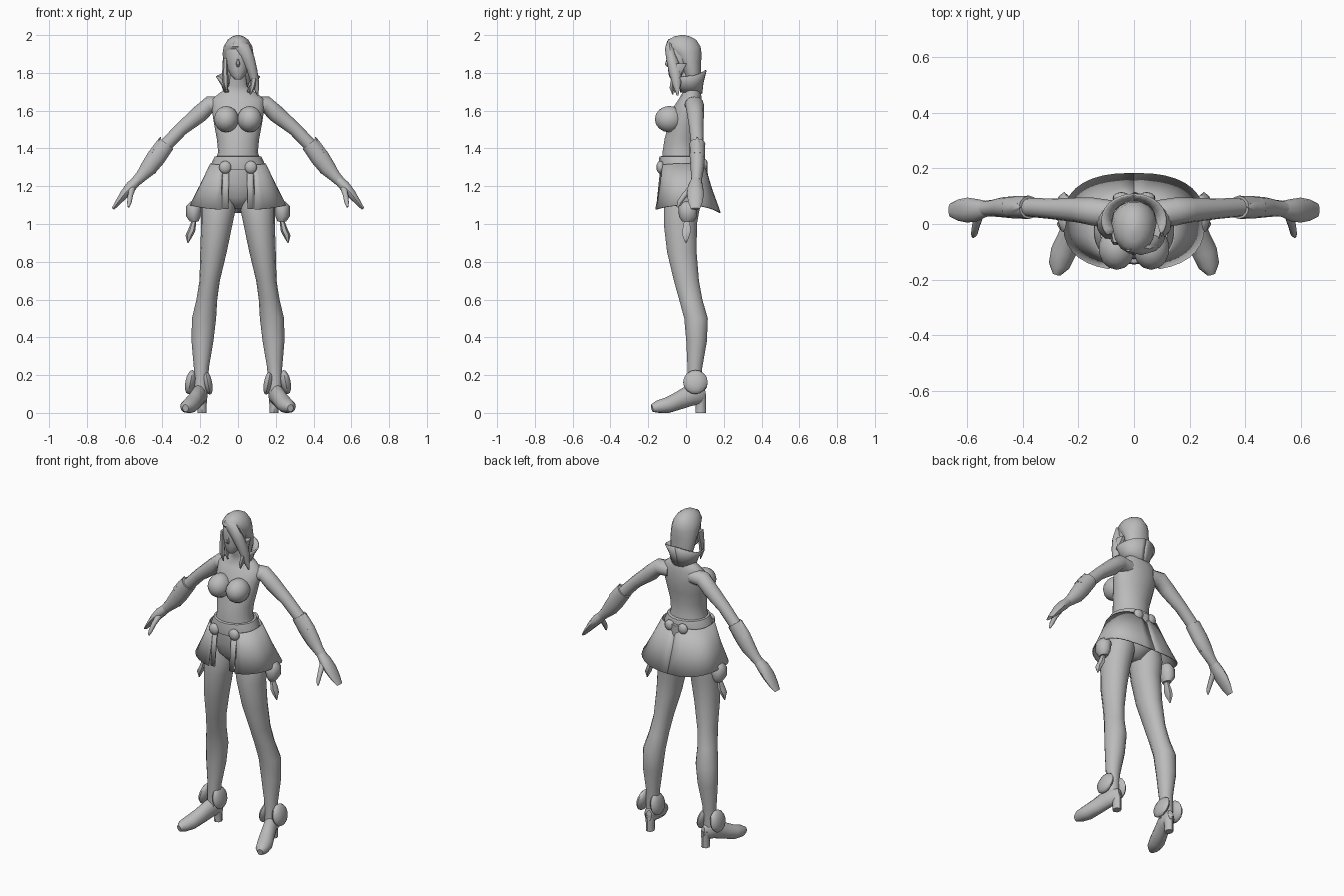
import bpy, bmesh, math
from mathutils import Vector, Matrix

grey = bpy.data.materials.new("plain grey")
grey.diffuse_color = (0.5, 0.5, 0.5, 1)


def finish(name, bm, mirror=False, solid=0.0, angle=50):
    bmesh.ops.recalc_face_normals(bm, faces=bm.faces)
    for v in bm.verts:
        v.co.z = max(v.co.z, 0)
    me = bpy.data.meshes.new(name)
    bm.to_mesh(me)
    bm.free()
    me.materials.append(grey)
    me.shade_smooth()
    me.set_sharp_from_angle(angle=math.radians(angle))
    ob = bpy.data.objects.new(name, me)
    bpy.context.collection.objects.link(ob)
    if solid:
        ob.modifiers.new("thickness", 'SOLIDIFY').thickness = solid
    if mirror:
        m = ob.modifiers.new("mirror", 'MIRROR')
        m.use_mirror_merge = False
    return ob


def loft(name, secs, n=12, ref=None, mirror=False):
    """Skin through (x, y, z, ru, rv) rings: level rings, or across the path if ref is given."""
    bm = bmesh.new()
    pts = [Vector(s[:3]) for s in secs]
    rings = []
    for i, s in enumerate(secs):
        if ref is None:
            u, v = Vector((1, 0, 0)), Vector((0, 1, 0))
        else:
            t = (pts[min(i + 1, len(pts) - 1)] - pts[max(i - 1, 0)]).normalized()
            u = Vector(ref)
            u = (u - t * u.dot(t)).normalized()
            v = t.cross(u)
        rings.append([bm.verts.new(pts[i] + u * s[3] * math.cos(a) + v * s[4] * math.sin(a))
                      for a in (2 * math.pi * k / n for k in range(n))])
    for a, b in zip(rings, rings[1:]):
        for k in range(n):
            bm.faces.new((a[k], a[(k + 1) % n], b[(k + 1) % n], b[k]))
    bm.faces.new(rings[0])
    bm.faces.new(rings[-1])
    return finish(name, bm, mirror)


def sheet(name, rows, n=10, power=0.8, solid=0.006):
    """Curved half panel, mirrored; rows of (rx, ry, cy, z front, z side, z back, a0, a1), angle 0 = front."""
    bm = bmesh.new()
    grid = []
    for rx, ry, cy, zf, zs, zb, a0, a1 in rows:
        row = []
        for k in range(n + 1):
            a = a0 + (a1 - a0) * k / n
            s, c = math.sin(a), math.cos(a)
            x = rx * max(s, 0) ** power
            y = cy - ry * math.copysign(abs(c) ** power, c)
            z = zs + ((zf if c > 0 else zb) - zs) * c * c
            row.append(bm.verts.new((x, y, z)))
        grid.append(row)
    for a, b in zip(grid, grid[1:]):
        for k in range(n):
            bm.faces.new((a[k], a[k + 1], b[k + 1], b[k]))
    return finish(name, bm, True, solid)


def ball(name, loc, scale, tilt=0.0, seg=10):
    bm = bmesh.new()
    bmesh.ops.create_uvsphere(bm, u_segments=seg, v_segments=8, radius=1)
    bm.transform(Matrix.Translation(loc) @ Matrix.Rotation(tilt, 4, 'Y') @ Matrix.Diagonal((*scale, 1)))
    return finish(name, bm, True)


# torso and neck
loft("torso", [(0, y, z, rx, ry) for z, y, rx, ry in (
    (1.08, -.01, .04, .05), (1.14, -.01, .12, .1), (1.22, -.015, .16, .112), (1.30, -.025, .13, .106),
    (1.38, -.03, .105, .096), (1.45, -.025, .112, .09), (1.52, -.01, .125, .086),
    (1.60, .005, .138, .085), (1.66, .022, .14, .062), (1.695, .03, .095, .05),
    (1.73, .02, .048, .045), (1.81, 0, .04, .042))], 18)
ball("chest", (.062, -.088, 1.555), (.066, .077, .07), seg=14)

# arms, sleeves and hands
loft("upper_arm", [(.08, .035, 1.63, .05, .045), (.15, .045, 1.632, .05, .045), (.2, .05, 1.585, .045, .046),
                   (.3, .055, 1.503, .037, .036), (.38, .06, 1.42, .034, .036)], 12, (0, 1, 0), True)
loft("forearm_sleeve", [(.378, .06, 1.425, .042, .045), (.435, .06, 1.35, .04, .05), (.475, .06, 1.295, .036, .044),
                        (.51, .057, 1.255, .03, .032), (.54, .055, 1.225, .028, .027)], 12, (0, 1, 0), True)
loft("sleeve_peak", [(.46, .06, 1.37, .03, .02), (.43, .06, 1.42, .022, .014), (.41, .06, 1.46, .003, .003)],
     6, (0, 1, 0), True)
loft("sleeve_point", [(.44, .06, 1.33, .03, .025), (.45, .06, 1.295, .024, .02), (.438, .06, 1.268, .003, .003)],
     6, (0, 1, 0), True)
loft("hand", [(.53, .055, 1.235, .028, .026), (.565, .05, 1.2, .04, .03), (.6, .05, 1.16, .045, .025),
              (.635, .05, 1.115, .038, .016), (.662, .05, 1.08, .024, .008)], 10, (0, 1, 0), True)
loft("thumb", [(.56, .03, 1.19, .018, .018), (.57, -.01, 1.15, .014, .014), (.575, -.035, 1.115, .012, .012),
               (.58, -.046, 1.09, .005, .005)], 8, (1, 0, 0), True)

# legs
loft("leg", [(.09, -.01, 1.2, .075, .09), (.102, -.02, 1.1, .094, .098), (.112, -.03, 1.0, .083, .09),
             (.13, -.022, .85, .07, .08), (.15, .002, .7, .054, .068), (.165, .025, .6, .055, .063),
             (.18, .053, .5, .064, .064), (.188, .056, .38, .058, .056), (.194, .047, .24, .04, .04),
             (.198, .045, .1, .036, .042)], 14, None, True)

# boots: foot, heel and round ankle guards
loft("foot", [(.185, .1, .1, .016, .03), (.195, .07, .095, .036, .05), (.208, .02, .092, .038, .056),
              (.232, -.045, .062, .042, .047), (.254, -.1, .04, .046, .042), (.27, -.15, .032, .038, .034),
              (.278, -.18, .025, .016, .02)], 12, (1, .3, 0), True)
loft("boot_heel", [(.19, .078, 0, .024, .028), (.19, .078, .04, .024, .027), (.192, .072, .1, .03, .034)],
     8, None, True)
ball("outer_ankle_guard", (.252, .05, .163), (.028, .065, .065), -.2)
ball("inner_ankle_guard", (.16, .05, .16), (.024, .065, .065), .2)

# skirt: main panel and narrow front flap on each side
pi = math.pi
sheet("skirt", [(.148, .12, -.022, 1.31, 1.32, 1.32, .5, pi), (.2, .142, -.005, 1.2, 1.21, 1.19, .36, pi),
                (.256, .176, .008, 1.075, 1.1, 1.06, .27, pi)], 16)
sheet("front_flap", [(.148, .116, -.022, 1.31, 1.31, 1.31, .25, .5), (.256, .168, .008, 1.08, 1.08, 1.08, .13, .24)], 3)

# belt, studs and rear plate
loft("belt", [(0, -.025, 1.285, .15, .118), (0, -.025, 1.32, .141, .121), (0, -.027, 1.357, .123, .114),
              (0, -.028, 1.36, .105, .098)], 20)
ball("front_stud", (.068, -.135, 1.3), (.034, .022, .034))
ball("rear_stud", (.045, .095, 1.315), (.032, .02, .032))
loft("rear_plate", [(0, .1, 1.33, .045, .012), (0, .108, 1.25, .004, .008)], 4)

# hip pouches with hanging tassels
loft("pouch", [(.225, .01, 1.12, .025, .035), (.232, .01, 1.095, .042, .05), (.236, .01, 1.04, .038, .048),
               (.232, .01, 1.012, .022, .03)], 8, None, True)
loft("tassel", [(.232, .005, 1.02, .012, .016), (.246, .003, .965, .02, .026), (.258, 0, .94, .02, .022),
                (.265, 0, .9, .003, .004)], 6, None, True)

# head
loft("head", [(0, y, z, rx, ry) for z, y, rx, ry in (
    (1.765, -.062, .016, .018), (1.785, -.05, .038, .042), (1.82, -.035, .056, .062),
    (1.87, -.025, .068, .078), (1.92, -.022, .068, .08), (1.96, -.02, .055, .065))], 14)
loft("nose", [(0, -.095, 1.875, .006, .008), (0, -.102, 1.845, .011, .012), (0, -.095, 1.832, .006, .006)], 6)

# hair: cap, sweeping fringe and side locks
loft("hair", [(0, y, z, rx, ry) for z, y, rx, ry in (
    (1.72, .045, .05, .035), (1.79, .035, .074, .046), (1.86, .02, .08, .062), (1.905, .002, .081, .082),
    (1.94, -.015, .076, .094), (1.975, -.02, .055, .076), (1.992, -.02, .032, .045), (2.0, -.018, .008, .01))], 14)
loft("fringe", [(-.02, -.08, 1.965, .02, .02), (.025, -.088, 1.93, .04, .024), (.055, -.074, 1.87, .035, .03),
                (.076, -.058, 1.81, .027, .034), (.09, -.05, 1.75, .022, .026), (.105, -.045, 1.68, .004, .004)],
     8, (1, 0, 0))
loft("left_lock", [(.075, -.03, 1.85, .02, .04), (.085, -.06, 1.77, .018, .022), (.075, -.075, 1.72, .014, .014),
                   (.065, -.07, 1.685, .003, .003)], 6)
loft("right_lock", [(-.068, -.04, 1.88, .012, .03), (-.068, -.055, 1.8, .016, .02), (-.066, -.062, 1.75, .016, .016),
                    (-.058, -.06, 1.695, .003, .003)], 6)

# flared collar, open at the front
sheet("collar", [(.068, .06, .018, 1.7, 1.7, 1.69, .75, pi), (.082, .07, .015, 1.73, 1.74, 1.75, .85, pi),
                 (.112, .09, .012, 1.76, 1.785, 1.815, 1.0, pi)], 10, 1.0, 0.008)
